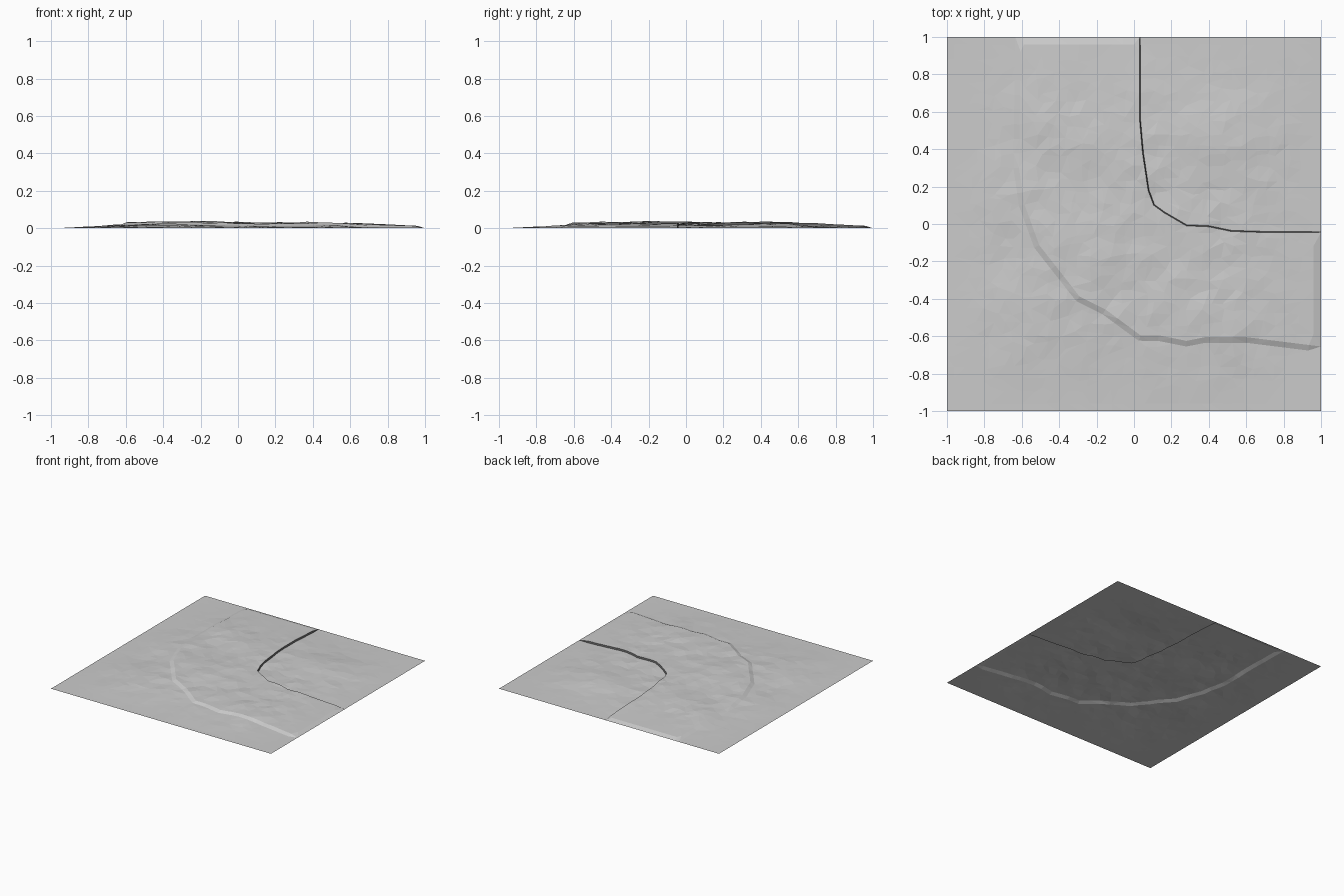
import bpy, math, random
from mathutils import Vector, noise
from mathutils.geometry import delaunay_2d_cdt, intersect_point_line

random.seed(4)
cube = bpy.data.objects.get("Cube")
if cube:
    bpy.data.objects.remove(cube, do_unlink=True)


def material(name, value):
    mat = bpy.data.materials.new(name)
    mat.use_nodes = True
    colour = (value, value, value, 1)
    mat.diffuse_color = colour
    mat.node_tree.nodes["Principled BSDF"].inputs["Base Color"].default_value = colour
    return mat


def clamp(t):
    return max(0.0, min(1.0, t))


def path(points, step=0.08):
    """Split long stretches of a polyline into short ones."""
    pts = [Vector(p) for p in points]
    out = [pts[0]]
    for a, b in zip(pts, pts[1:]):
        n = math.ceil((b - a).length / step)
        out += [a.lerp(b, i / n) for i in range(1, n + 1)]
    return out


def offset(line, d):
    """Shift a polyline to its left, staying inside the sheet."""
    out = []
    for i, p in enumerate(line):
        t = (line[min(i + 1, len(line) - 1)] - line[max(i - 1, 0)]).normalized()
        q = p + Vector((-t.y, t.x)) * d
        if i in (0, len(line) - 1):
            q = Vector((1 if p.x == 1 else q.x, 1 if p.y == 1 else q.y))
        out.append(q)
    return out


def signed_distance(p, line):
    """Distance to a polyline, positive on its left."""
    best = 9.0
    for a, b in zip(line, line[1:]):
        _, t = intersect_point_line(p, a, b)
        near = a.lerp(b, clamp(t))
        dist = (p - near).length
        if dist < abs(best) - 1e-6:
            e, r = b - a, p - a
            best = dist if e.x * r.y - e.y * r.x >= 0 else -dist
    return best


# Outer bank and inner wall of the raised terrace
bank = path([(-.62, 1), (-.63, .3), (-.6, .1), (-.52, -.12), (-.3, -.4), (-.16, -.47),
             (.03, -.61), (.13, -.61), (.28, -.64), (.38, -.62), (.6, -.62), (1, -.67)])
wall = path([(.03, 1), (.03, .55), (.045, .38), (.075, .18), (.105, .1), (.16, .06),
             (.28, -.01), (.4, -.015), (.52, -.04), (.68, -.045), (1, -.045)])
BANK_HALF, WALL_WIDTH, RISE, RIM = 0.015, 0.006, 0.012, 0.04


def height(p):
    edge = 1 - max(abs(p.x), abs(p.y))
    ex, ey = clamp((1 - abs(p.x)) / 0.6), clamp((1 - abs(p.y)) / 0.6)
    cover = math.sin(ex * math.pi / 2) ** 1.5 * math.sin(ey * math.pi / 2) ** 1.5
    v = Vector((p.x, p.y, 0.3))
    hills = 0.018 + 0.012 * noise.noise(v * 3) + 0.009 * noise.noise(v * 9)
    terrace = clamp((signed_distance(p, bank) + BANK_HALF) / (2 * BANK_HALF))
    terrace *= clamp(1 - signed_distance(p, wall) / WALL_WIDTH)
    return max(0, cover * hills) + RISE * terrace * clamp(edge / RIM)


# Plan layout: step lines first, then loosely scattered ground points
points, edges = [], []
for line in (offset(bank, BANK_HALF), offset(bank, -BANK_HALF), wall, offset(wall, WALL_WIDTH)):
    start = len(points)
    points += line
    edges += [(i, i + 1) for i in range(start, len(points) - 1)]

N = 34
ticks = [-1, RIM - 1] + [-1 + 2 * i / N for i in range(2, N - 1)] + [1 - RIM, 1]
for x in ticks:
    for y in ticks:
        p = Vector((x, y))
        if max(abs(x), abs(y)) < 0.95:
            p += Vector((random.uniform(-.022, .022), random.uniform(-.022, .022)))
        corner = abs(x) == 1 and abs(y) == 1
        clear = abs(signed_distance(p, bank)) > 0.03 and abs(signed_distance(p, wall)) > 0.02
        if corner or clear:
            points.append(p)

verts, _, faces, *_ = delaunay_2d_cdt(points, edges, [], 0, 1e-5)

# Terrain sheet
mesh = bpy.data.meshes.new("terrain_sheet")
mesh.from_pydata([(p.x, p.y, height(p)) for p in verts], [], faces)
mesh.materials.append(material("ground_grey", 0.6))
mesh.materials.append(material("wall_dark_grey", 0.1))
for poly in mesh.polygons:
    d = signed_distance(poly.center.xy, wall)
    poly.material_index = int(0.0005 < d < WALL_WIDTH - 0.0005)
terrain = bpy.data.objects.new("terrain_sheet", mesh)
bpy.context.collection.objects.link(terrain)
